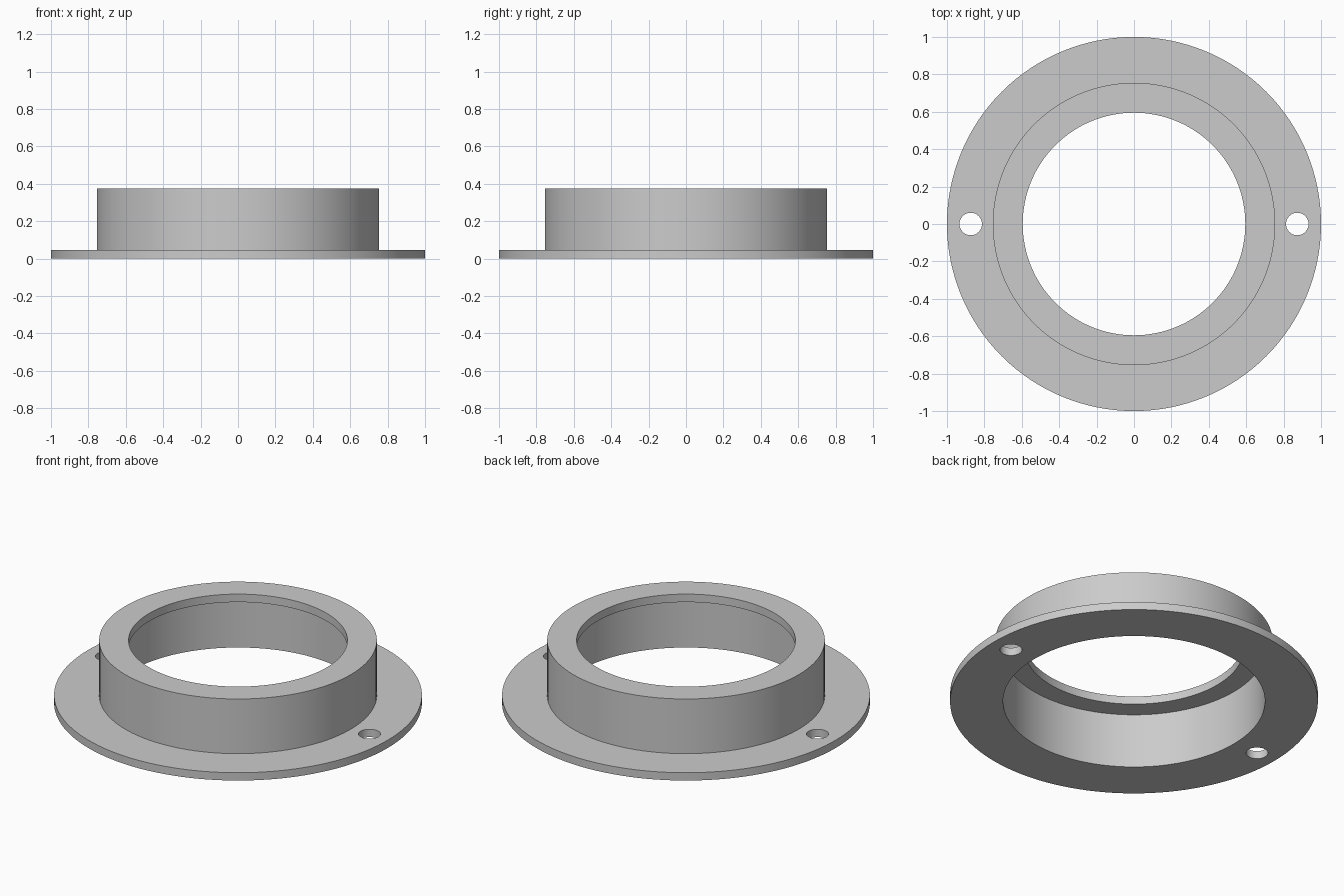
import bpy
import bmesh
from math import radians, tau
from mathutils import Matrix, Vector

cube = bpy.data.objects.get("Cube")
if cube:
    bpy.data.objects.remove(cube, do_unlink=True)

SEGMENTS = 128
OUTER_R, COLLAR_R, BORE_R, LIP_R = 1.0, 0.755, 0.712, 0.595
FLANGE_Z, LIP_Z, TOP_Z = 0.047, 0.327, 0.375
HOLE_R, HOLE_X = 0.06, 0.873

grey = bpy.data.materials.new("plain_grey")
grey.use_nodes = True
colour = (0.6, 0.6, 0.6, 1)
grey.diffuse_color = colour
grey.node_tree.nodes["Principled BSDF"].inputs["Base Color"].default_value = colour


def make_object(name, bm):
    bmesh.ops.recalc_face_normals(bm, faces=bm.faces)
    mesh = bpy.data.meshes.new(name)
    bm.to_mesh(mesh)
    bm.free()
    obj = bpy.data.objects.new(name, mesh)
    bpy.context.collection.objects.link(obj)
    return obj


def lathe(name, profile):
    """Turn a closed (radius, height) profile around the z axis."""
    bm = bmesh.new()
    verts = [bm.verts.new((r, 0, z)) for r, z in profile]
    edges = [bm.edges.new((v, verts[i - 1])) for i, v in enumerate(verts)]
    bmesh.ops.spin(bm, geom=verts + edges, cent=(0, 0, 0), axis=(0, 0, 1),
                   angle=tau, steps=SEGMENTS, use_merge=True)
    bmesh.ops.remove_doubles(bm, verts=bm.verts, dist=1e-5)
    return make_object(name, bm)


# Flange, collar and inward lip turned as one solid
ring = lathe("flanged_collar", [
    (BORE_R, 0), (OUTER_R, 0), (OUTER_R, FLANGE_Z), (COLLAR_R, FLANGE_Z),
    (COLLAR_R, TOP_Z), (LIP_R, TOP_Z), (LIP_R, LIP_Z), (BORE_R, LIP_Z)])
ring.data.materials.append(grey)

# Screw holes through the flange, one on each side
bm = bmesh.new()
for side in (-1, 1):
    bmesh.ops.create_cone(bm, cap_ends=True, segments=48, radius1=HOLE_R,
                          radius2=HOLE_R, depth=0.2,
                          matrix=Matrix.Translation(Vector((side * HOLE_X, 0, 0))))
cutter = make_object("screw_hole_cutter", bm)
cutter.data.materials.append(grey)
cutter.hide_render = True

cut = ring.modifiers.new("screw_holes", "BOOLEAN")
cut.operation = "DIFFERENCE"
cut.solver = "EXACT"
cut.object = cutter

bpy.ops.object.select_all(action="DESELECT")
ring.select_set(True)
bpy.context.view_layer.objects.active = ring
bpy.ops.object.modifier_apply(modifier=cut.name)
bpy.data.objects.remove(cutter, do_unlink=True)

# Smooth round walls with crisp rims
bpy.ops.object.shade_smooth_by_angle(angle=radians(30))
